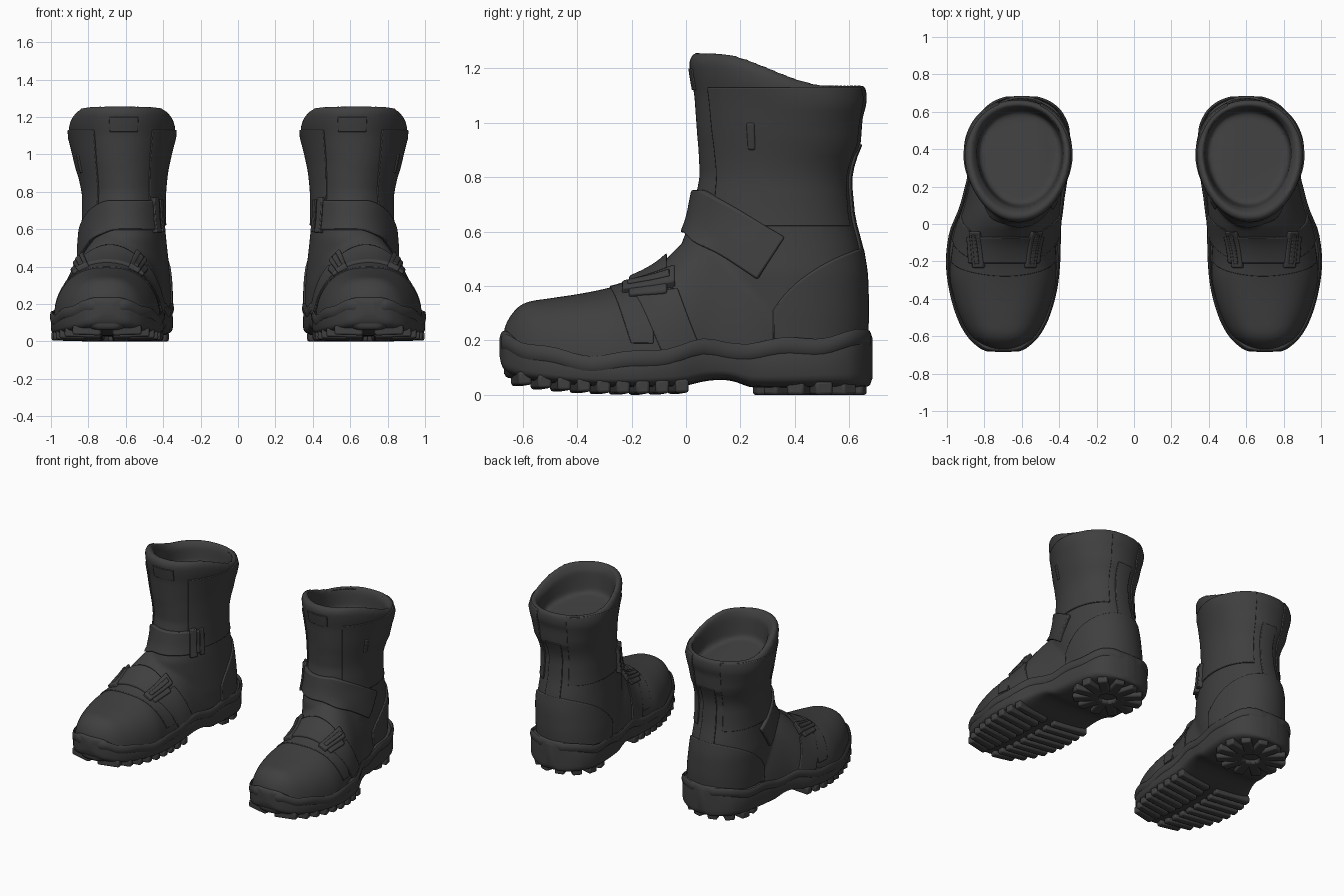
import bpy, bmesh
from math import sin, cos, pi, radians, copysign
from mathutils import Vector, Matrix
from mathutils.bvhtree import BVHTree

if "Cube" in bpy.data.objects:
    bpy.data.objects.remove(bpy.data.objects["Cube"])

rubber = bpy.data.materials.new("charcoal_leather")
rubber.use_nodes = True
GREY = (0.05, 0.05, 0.05, 1)
rubber.diffuse_color = GREY
rubber.node_tree.nodes["Principled BSDF"].inputs["Base Color"].default_value = GREY


def power(v, e):
    return copysign(abs(v) ** e, v)


def sample(table, t):
    """Smooth interpolation of table rows keyed by their first value."""
    t = min(max(t, table[0][0]), table[-1][0])
    i = max(k for k in range(len(table) - 1) if table[k][0] <= t)
    a, b = table[i], table[i + 1]
    p, n = table[max(i - 1, 0)], table[min(i + 2, len(table) - 1)]
    h = b[0] - a[0]
    f = (t - a[0]) / h
    out = []
    for j in range(1, len(a)):
        m0 = (b[j] - p[j]) / (b[0] - p[0]) * h
        m1 = (n[j] - a[j]) / (n[0] - a[0]) * h
        out.append((2*f**3 - 3*f**2 + 1) * a[j] + (f**3 - 2*f**2 + f) * m0
                   + (3*f**2 - 2*f**3) * b[j] + (f**3 - f**2) * m1)
    return out


def loft(bm, rings):
    rows = [[bm.verts.new(p) for p in ring] for ring in rings]
    n = len(rows[0])
    for a, b in zip(rows, rows[1:]):
        for i in range(n):
            bm.faces.new((a[i], a[(i + 1) % n], b[(i + 1) % n], b[i]))
    bm.faces.new(rows[0][::-1])
    bm.faces.new(rows[-1])


def make(name, bm, mods=(), mirror=True, angle=40):
    bmesh.ops.recalc_face_normals(bm, faces=bm.faces)
    me = bpy.data.meshes.new(name)
    bm.to_mesh(me)
    bm.free()
    me.materials.append(rubber)
    me.shade_smooth()
    me.set_sharp_from_angle(angle=radians(angle))
    ob = bpy.data.objects.new(name, me)
    bpy.context.collection.objects.link(ob)
    for kind, props in list(mods) + ([("MIRROR", {})] if mirror else []):
        m = ob.modifiers.new(kind.title(), kind)
        for k, v in props.items():
            setattr(m, k, v)
    return ob


# Shaft: height, centre x, half width, front y, back y; ends with the rolled rim and lining
SHAFT = [(.12, .59, .235, .05, .655), (.3, .60, .24, 0, .665), (.45, .61, .236, -.02, .66),
         (.55, .61, .225, -.02, .643), (.65, .61, .216, .02, .615), (.8, .61, .217, .05, .602),
         (.89, .615, .23, .045, .618), (.94, .62, .241, .04, .642), (1.07, .62, .268, .03, .65),
         (1.13, .62, .284, .018, .665), (1.18, .62, .284, .01, .665), (1.212, .62, .268, .025, .655),
         (1.212, .62, .248, .055, .635), (1.17, .61, .23, .085, .618), (1.06, .61, .222, .1, .608),
         (1.03, .61, .215, .105, .6)]


def shaft_ring(z, xc, hw, y0, y1):
    ring = []
    for i in range(48):
        a = 2 * pi * i / 48
        s = sin(a)
        y = (y0 + y1) / 2 + (y1 - y0) / 2 * s
        f = min(max((y - .1) / .42, 0), 1)
        rim = .045 - .115 * f * f * (3 - 2 * f)
        lift = rim * max(0, z - .75) / .45
        ring.append((xc + hw * power(cos(a), .95) * (1 + .1 * s), y, z + lift))
    return ring


# Foot: y, centre x, half width, top height, roundness of the section
FOOT = [(-.67, .70, .07, .24, .8), (-.65, .70, .115, .285, .8), (-.6, .70, .175, .335, .8),
        (-.5, .70, .23, .355, .8), (-.4, .70, .262, .37, .8), (-.29, .70, .285, .392, .85),
        (-.2, .70, .283, .42, .95), (-.1, .69, .28, .475, 1.05),
        (0, .67, .275, .57, 1.1), (.1, .65, .26, .62, 1.1), (.3, .62, .24, .55, 1), (.42, .61, .2, .4, 1)]


def foot_ring(y):
    xc, hw, top, e = sample(FOOT, y)
    arch = [(xc + hw * power(cos(a), e), y, .1 + (top - .1) * sin(a) ** e)
            for a in (pi * i / 28 for i in range(29))]
    return arch + [(xc - hw * .5, y, .06), (xc + hw * .5, y, .06)]


# Upper: shaft and foot fused into one soft skin
bm = bmesh.new()
loft(bm, [shaft_ring(*row) for row in SHAFT])
loft(bm, [foot_ring(-.67 + 1.09 * (i / 40) ** 1.3) for i in range(41)])
raw = make("upper_blank", bm, [("REMESH", dict(mode="VOXEL", voxel_size=.014)),
                               ("SMOOTH", dict(factor=.5, iterations=5))], mirror=False)
dg = bpy.context.evaluated_depsgraph_get()
fused = bpy.data.meshes.new_from_object(raw.evaluated_get(dg))
bpy.data.objects.remove(raw)
bm = bmesh.new()
bm.from_mesh(fused)
skin = BVHTree.FromBMesh(bm)
make("boot_upper", bm, angle=60)


def around_shaft(deg, z):
    d = Vector((cos(radians(deg)), sin(radians(deg)), 0))
    return Vector((.61, .3, z)), d


def over_foot(deg, y):
    d = Vector((cos(radians(deg)), 0, sin(radians(deg))))
    return Vector((.69, y, .15)), d


def patch(name, ray, start, end, lo, hi, off, nu=24, nv=6, slant=0):
    """Plate lying on the skin; lo and hi give its edges as functions of the angle."""
    bm = bmesh.new()
    rows = []
    for i in range(nu + 1):
        row = []
        for j in range(nv + 1):
            a = start + (end - start) * i / nu
            v = lo(a) + (hi(a) - lo(a)) * j / nv
            c, d = ray(a + slant * (j / nv - .5) * (1 - i / nu), v)
            hit = skin.ray_cast(c + d * 2, -d)[0] or c + d * .2
            row.append((hit + d * off, hit - d * .03))
        rows.append(row)
    grids = [[[bm.verts.new(p[k]) for p in row] for row in rows] for k in (0, 1)]
    for g in grids:
        for i in range(nu):
            for j in range(nv):
                bm.faces.new((g[i][j], g[i + 1][j], g[i + 1][j + 1], g[i][j + 1]))
    o, n = grids
    edge = [(i, 0) for i in range(nu)] + [(nu, j) for j in range(nv)] \
        + [(i, nv) for i in range(nu, 0, -1)] + [(0, j) for j in range(nv, 0, -1)]
    for (a, b), (c, d) in zip(edge, edge[1:] + edge[:1]):
        bm.faces.new((o[a][b], o[c][d], n[c][d], n[a][b]))
    return make(name, bm, [("BEVEL", dict(width=min(.008, off * .5), segments=2, limit_method="ANGLE",
                                          angle_limit=radians(50)))])


def flat(v):
    return lambda a: v


# Ankle strap, falling towards the outer side, and its end tab
def strap_mid(a):
    return .675 - .165 * max(0, 1 + a / 75) ** 1.2


patch("ankle_strap", around_shaft, 3, -150, lambda a: strap_mid(a) - .078,
      lambda a: strap_mid(a) + .078, .022, 40, 6, slant=24)
patch("ankle_strap_tab", around_shaft, -128, -139, flat(.58), flat(.77), .034, 6)
patch("ankle_strap_loop", around_shaft, -144, -152, flat(.585), flat(.76), .03, 6)

# Instep strap with a buckle on each side and webbing down to the sole
patch("instep_strap", over_foot, 48, 132, flat(-.21), flat(-.07), .022)
for side, a in (("outer", 54), ("inner", 113)):
    patch(side + "_buckle", over_foot, a, a + 13, flat(-.235), flat(-.04), .03, 6)
    patch(side + "_buckle_bar", over_foot, a + 4, a + 9, flat(-.215), flat(-.06), .038, 4)
for side, a in (("outer", 0), ("inner", 180)):
    patch(side + "_webbing", over_foot, abs(a - 2), abs(a - 52),
          lambda b: -.19 + (52 - abs(a - b)) * .002, lambda b: -.03 + (52 - abs(a - b)) * .0018, .009)

# Vamp overlay, its curved front edge forming the toe cap seam
patch("vamp_overlay", over_foot, 8, 172, lambda a: -.19 - .09 * sin(radians(a)), flat(-.12), .006)

# Stitched panels on the shaft
for side, a, b in (("outer", -54, 72), ("inner", -126, -252)):
    patch(side + "_shaft_panel", around_shaft, a, b, flat(.62), flat(1.13), .008, 36, 12)
patch("tongue_flap", around_shaft, -106, -74, flat(1.12), flat(1.2), .006, 10)
patch("outer_pull_slot", around_shaft, -18, -11, flat(.9), flat(1.0), .014, 4)
patch("heel_strip", around_shaft, 80, 100, flat(.5), flat(.92), .008, 8, 10)
patch("heel_counter", around_shaft, 5, 175, flat(.2),
      lambda a: .26 + .28 * sin(radians(a)) ** .7, .01, 36, 10)

# Sole: y, centre x, half width, top height, underside height
SOLE = [(-.685, .70, .03, .21, .14), (-.678, .70, .075, .23, .11), (-.66, .70, .12, .235, .085),
        (-.6, .70, .185, .2, .06), (-.5, .70, .24, .175, .045), (-.35, .70, .283, .155, .032),
        (-.2, .70, .3, .16, .028), (-.05, .69, .293, .185, .03), (.0, .68, .285, .195, .034),
        (.07, .66, .275, .205, .05), (.14, .645, .268, .2, .055), (.19, .635, .266, .2, .045),
        (.24, .625, .263, .2, .028), (.5, .60, .25, .22, .028), (.6, .60, .208, .235, .028),
        (.65, .60, .15, .24, .03), (.675, .60, .085, .235, .035), (.685, .60, .03, .21, .06)]
bm = bmesh.new()
rings = []
for i in range(81):
    y = -.685 * cos(pi * i / 80)
    xc, hw, top, low = sample(SOLE, y)
    mid, h = (top + low) / 2, (top - low) / 2
    rings.append([(xc + hw * power(cos(a), .4) * (1 - .03 * sin(a)), y, mid + h * power(sin(a), .4))
                  for a in (2 * pi * k / 32 for k in range(32))])
loft(bm, rings)
make("sole", bm, angle=50)

# Welt: a soft wavy swelling around the sole edge
bm = bmesh.new()
loops = []
for side in (1, -1):
    for i in range(50):
        y = -.675 * cos(pi * (i + .5) / 50) * side
        xc, hw, top, low = sample(SOLE, y)
        loops.append(Vector((xc + side * hw, y, top - .035 + .008 * sin(y * 22))))
rows = []
for i, p in enumerate(loops):
    t = (loops[(i + 1) % 100] - loops[i - 1]).normalized()
    out = Vector((t.y, -t.x, 0)).normalized()
    rows.append([bm.verts.new(p + out * (.01 * cos(a) - .004) + Vector((0, 0, .03 * sin(a))))
                 for a in (pi * k / 4 for k in range(8))])
for a, b in zip(rows, rows[1:] + rows[:1]):
    for k in range(8):
        bm.faces.new((a[k], a[(k + 1) % 8], b[(k + 1) % 8], b[k]))
make("welt", bm, angle=80)


# Tread lugs: chevron bars under the forefoot, spokes under the heel
def bar(bm, p, q, width, height=.05):
    d = q - p
    turn = d.to_track_quat("X", "Z").to_matrix().to_4x4()
    bmesh.ops.create_cube(bm, size=1, matrix=Matrix.Translation((p + q) / 2) @ turn
                          @ Matrix.Diagonal((d.length, width, height, 1)))


bm = bmesh.new()
for i in range(9):
    y = -.6 + .072 * i
    xc, hw, top, low = sample(SOLE, y)
    for s in (1, -1):
        bar(bm, Vector((xc + s * .03, y - .02, low - .003)),
            Vector((xc + s * (hw - .004), y + .01, low + .002)), .05)
for i in range(12):
    a = 2 * pi * (i + .5) / 12
    d = Vector((cos(a) * .238, sin(a) * .21, 0))
    c = Vector((.605, .455, .025))
    bar(bm, c + d * .25, c + d, .065)
make("tread_lugs", bm, [("BEVEL", dict(width=.01, segments=2))])
